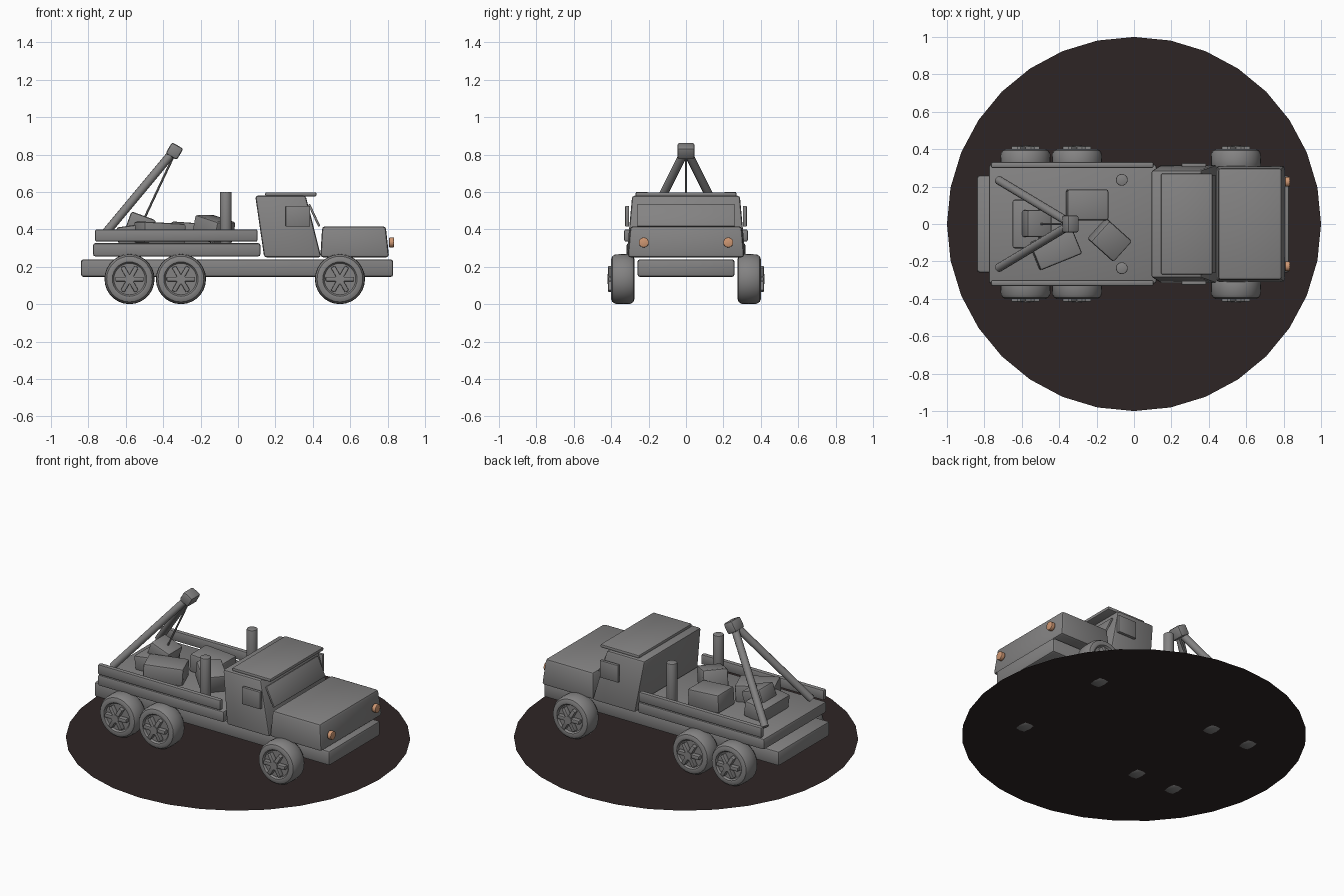
import bpy, bmesh, math
from mathutils import Vector, Matrix

if "Cube" in bpy.data.objects:
    bpy.data.objects.remove(bpy.data.objects["Cube"])


def material(name, rgb):
    m = bpy.data.materials.new(name)
    m.diffuse_color = (*rgb, 1)
    m.use_nodes = True
    m.node_tree.nodes["Principled BSDF"].inputs["Base Color"].default_value = m.diffuse_color
    return m


GREY = material("truck grey", (0.23, 0.226, 0.226))
DARK = material("ground brown", (0.027, 0.018, 0.018))
ORANGE = material("lamp orange", (0.62, 0.31, 0.17))


def finish(name, bm, mat=GREY, bevel=0.0, matrix=None):
    if bevel:
        bmesh.ops.bevel(bm, geom=bm.edges[:], offset=bevel, segments=2,
                        profile=0.5, affect='EDGES', clamp_overlap=True)
    if matrix:
        bm.transform(matrix)
    bmesh.ops.recalc_face_normals(bm, faces=bm.faces[:])
    me = bpy.data.meshes.new(name)
    bm.to_mesh(me)
    bm.free()
    me.materials.append(mat)
    ob = bpy.data.objects.new(name, me)
    bpy.context.collection.objects.link(ob)
    bpy.ops.object.select_all(action='DESELECT')
    ob.select_set(True)
    bpy.context.view_layer.objects.active = ob
    bpy.ops.object.shade_smooth_by_angle(angle=math.radians(35))
    return ob


def box(name, lo, hi, bevel=0.012, rot=None, mat=GREY):
    lo, hi = Vector(lo), Vector(hi)
    bm = bmesh.new()
    bmesh.ops.create_cube(bm, size=1)
    bm.transform(Matrix.Diagonal((*(hi - lo), 1)))
    m = Matrix.Translation((lo + hi) / 2)
    for axis, deg in (rot or []):
        m = m @ Matrix.Rotation(math.radians(deg), 4, axis)
    return finish(name, bm, mat, bevel, m)


def frustum(name, bottom, top, z0, z1, bevel):
    """Tapered block; bottom and top are (x0, x1, half width)."""
    bm = bmesh.new()
    rings = []
    for (x0, x1, w), z in ((bottom, z0), (top, z1)):
        rings.append([bm.verts.new(p) for p in
                      ((x0, -w, z), (x1, -w, z), (x1, w, z), (x0, w, z))])
    a, b = rings
    bm.faces.new(a)
    bm.faces.new(b)
    for i in range(4):
        j = (i + 1) % 4
        bm.faces.new((a[i], a[j], b[j], b[i]))
    return finish(name, bm, GREY, bevel)


def rod(name, p, q, r, sides=12, mat=GREY, bevel=0.0):
    p, q = Vector(p), Vector(q)
    bm = bmesh.new()
    bmesh.ops.create_cone(bm, cap_ends=True, segments=sides, radius1=r,
                          radius2=r, depth=(q - p).length)
    m = Matrix.Translation((p + q) / 2) @ (q - p).to_track_quat('Z', 'Y').to_matrix().to_4x4()
    return finish(name, bm, mat, bevel, m)


# Tyre and rim cross-section: (radius, distance outward)
WHEEL = [(0.0, 0.275), (0.105, 0.275), (0.122, 0.281), (0.132, 0.296),
         (0.134, 0.335), (0.132, 0.378), (0.122, 0.394), (0.105, 0.401),
         (0.092, 0.399), (0.084, 0.388), (0.0, 0.388)]


def wheel(x, side):
    n = 28
    bm = bmesh.new()
    rings = []
    for r, y in WHEEL:
        k = n if r else 1
        rings.append([bm.verts.new((x + r * math.cos(math.tau * i / n), y * side,
                                    0.134 + r * math.sin(math.tau * i / n)))
                      for i in range(k)])
    for a, b in zip(rings, rings[1:]):
        for i in range(n):
            j = (i + 1) % n
            quad = [a[i % len(a)], a[j % len(a)], b[j % len(b)], b[i % len(b)]]
            bm.faces.new(list(dict.fromkeys(quad)))
    finish("wheel", bm)
    # Spokes and hub cap
    for i in range(3):
        box("wheel_spokes", (x - 0.076, side * 0.4 - 0.016, 0.122),
            (x + 0.076, side * 0.4 + 0.016, 0.146), 0.004, [('Y', 60 * i)])
    rod("hub_cap", (x, side * 0.385, 0.134), (x, side * 0.42, 0.134), 0.026, 12)


# Ground disc
bm = bmesh.new()
bmesh.ops.create_circle(bm, cap_ends=True, segments=32, radius=1.0)
finish("ground_disc", bm, DARK, 0, Matrix.Translation((0, 0, 0.006)))

# Chassis, cab and bonnet
box("chassis", (-0.84, -0.26, 0.145), (0.83, 0.26, 0.24), 0.015)
frustum("cab", (0.14, 0.445, 0.318), (0.092, 0.362, 0.288), 0.25, 0.58, 0.014)
box("roof", (0.145, -0.27, 0.576), (0.42, 0.27, 0.598), 0.008)
frustum("bonnet", (0.44, 0.808, 0.312), (0.45, 0.79, 0.298), 0.25, 0.416, 0.016)
box("windscreen", (0.401, -0.26, 0.41), (0.413, 0.26, 0.54), 0.003, [('Y', -25)])

# Cargo bed
box("bed_floor", (-0.775, -0.318, 0.255), (0.12, 0.318, 0.326), 0.012)

# Mirrored parts
for s in (-1, 1):
    for x in (-0.58, -0.305, 0.545):
        wheel(x, s)
    box("bed_rail", (-0.765, s * 0.315 - 0.016, 0.334), (0.105, s * 0.315 + 0.016, 0.4), 0.01)
    box("side_window", (0.255, s * 0.315 - 0.01, 0.415), (0.385, s * 0.315 + 0.01, 0.525), 0.003)
    rod("headlight", (0.808, s * 0.226, 0.33), (0.834, s * 0.226, 0.33), 0.027, 16, ORANGE, 0.004)
    rod("bed_post", (-0.065, s * 0.236, 0.32), (-0.065, s * 0.236, 0.6), 0.032, 16, bevel=0.005)
    rod("crane_arm", (-0.725, s * 0.235, 0.36), (-0.35, s * 0.01, 0.81), 0.023, 12)

# Crane head and cable
box("crane_head", (-0.375, -0.046, 0.783), (-0.305, 0.046, 0.853), 0.012, [('Y', 30)])
rod("crane_cable", (-0.345, 0, 0.79), (-0.5, 0, 0.46), 0.006, 8)

# Loose cargo blocks
box("cargo_block_a", (-0.36, 0.02, 0.32), (-0.14, 0.185, 0.435), 0.012, [('Y', 4)])
box("cargo_block_b", (-0.215, -0.16, 0.34), (-0.045, -0.01, 0.46), 0.012, [('Z', -42), ('Y', 14)])
box("cargo_block_c", (-0.54, -0.21, 0.32), (-0.3, -0.05, 0.435), 0.012, [('Z', 22), ('Y', 3)])
box("cargo_block_d", (-0.59, -0.07, 0.38), (-0.45, 0.075, 0.475), 0.012, [('Y', 20)])
box("cargo_block_e", (-0.645, -0.13, 0.32), (-0.5, 0.13, 0.42), 0.012, [('Y', -8)])
